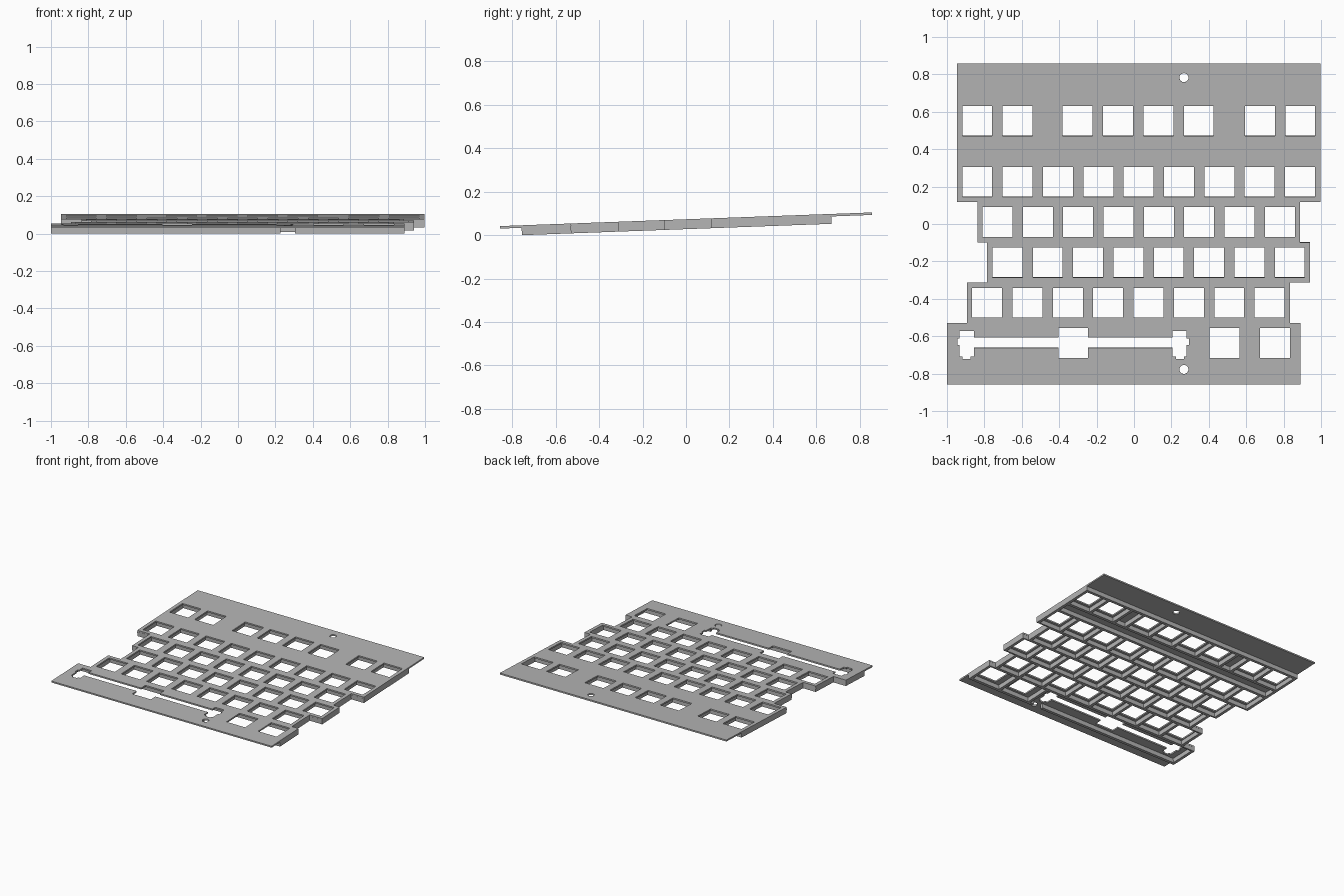
import bpy
import math

cube = bpy.data.objects.get("Cube")
if cube:
    bpy.data.objects.remove(cube, do_unlink=True)

U = 0.2157            # key pitch
HOLE = 0.08           # half width of a switch hole
WALL = 0.011          # half width of a rib
THICK, DEPTH = 0.0115, 0.0455
MID_Z, SLOPE = 0.0733, 0.0367
SPACE_X = -0.325

grey = bpy.data.materials.new("plate grey")
grey.use_nodes = True
colour = (0.46, 0.46, 0.46, 1)
grey.diffuse_color = colour
grey.node_tree.nodes["Principled BSDF"].inputs["Base Color"].default_value = colour


def rect(x0, x1, y0, y1):
    return [(x0, y0), (x1, y0), (x1, y1), (x0, y1)]


def circle(x, y, r, n=32):
    return [(x + r * math.cos(i * math.tau / n), y + r * math.sin(i * math.tau / n))
            for i in range(n)]


def sheet(name, loops, z_top, z_bottom):
    """Flat outline with holes, given thickness and laid on the slope."""
    curve = bpy.data.curves.new(name, 'CURVE')
    curve.dimensions = '2D'
    curve.fill_mode = 'BOTH'
    curve.extrude = (z_top - z_bottom) / 2
    for pts in loops:
        s = curve.splines.new('POLY')
        s.points.add(len(pts) - 1)
        for p, (x, y) in zip(s.points, pts):
            p.co = (x, y, 0, 1)
        s.use_cyclic_u = True
    obj = bpy.data.objects.new(name, curve)
    bpy.context.collection.objects.link(obj)
    bpy.ops.object.select_all(action='DESELECT')
    bpy.context.view_layer.objects.active = obj
    obj.select_set(True)
    bpy.ops.object.convert(target='MESH')
    obj = bpy.context.view_layer.objects.active
    obj.data.materials.clear()
    obj.data.materials.append(grey)
    for f in obj.data.polygons:
        f.use_smooth = False
        f.material_index = 0
    obj.rotation_euler.x = math.atan(SLOPE)
    obj.location.z = MID_Z + (z_top + z_bottom) / 2
    return obj


# Key rows: centre height, key centres, cell width
def run(start, count):
    return [start + i * U for i in range(count)]


rows = [
    (0.552, run(-0.838, 2) + run(-0.301, 4) + run(0.673, 2), U),
    (0.226, run(-0.838, 9), U),
    (0.010, run(-0.730, 8), U),
    (-0.205, run(-0.677, 8), U),
    (-0.421, run(-0.785, 8), U),
    (-0.637, [0.483, 0.754], U * 1.25),
]

# Stepped side edges, from back to front
STEPS = [0.118, -0.098, -0.313, -0.529]
LEFT = [-0.946, -0.838, -0.785, -0.893, -1.0]
RIGHT = [0.996, 0.888, 0.940, 0.833, 0.889]


def side(xs, back, front):
    ys = [back] + [y for y in STEPS for _ in range(2)] + [front]
    return [(xs[(i) // 2], y) for i, y in enumerate(ys)]


# Space bar slot, mirrored about its switch
half = [(0.08, -0.556), (0.08, -0.607), (0.53, -0.607), (0.53, -0.573),
        (0.607, -0.573), (0.607, -0.612), (0.618, -0.612), (0.618, -0.648),
        (0.607, -0.648), (0.607, -0.71), (0.592, -0.71), (0.592, -0.723),
        (0.55, -0.723), (0.55, -0.71), (0.53, -0.71), (0.53, -0.662),
        (0.08, -0.662), (0.08, -0.716)]
slot = ([(SPACE_X + x, y) for x, y in half] +
        [(SPACE_X - x, y) for x, y in reversed(half)])

# Top plate with switch holes, slot and screw holes
plate_loops = [side(LEFT, 0.858, -0.858) + side(RIGHT, 0.858, -0.858)[::-1], slot]
for y, xs, _ in rows:
    plate_loops += [rect(x - HOLE, x + HOLE, y - HOLE, y + HOLE) for x in xs]
plate_loops += [circle(0.267, y, 0.024) for y in (0.783, -0.778)]
sheet("top_plate", plate_loops, 0, -THICK)

# Rib grid under the plate, open at the front beside the screw hole
back, front = 0.67, -0.757
inner, top = front + 2 * WALL, STEPS[-1] - WALL
x0, x1 = -1 + 2 * WALL, 0.349 - WALL
gap0, gap1 = 0.228, 0.305
space_cell = [(gap0, front), (gap0, inner), (x0, inner), (x0, top),
              (x1, top), (x1, inner), (gap1, inner), (gap1, front)]
rib_loops = [side(LEFT, back, front) + space_cell + side(RIGHT, back, front)[::-1]]
for i, (y, xs, width) in enumerate(rows):
    edge = (LEFT[max(i - 1, 0)], RIGHT[max(i - 1, 0)])
    for x in xs:
        a = max(x - width / 2 + WALL, edge[0] + 2 * WALL)
        b = min(x + width / 2 - WALL, edge[1] - 2 * WALL)
        rib_loops.append(rect(a, b, y - U / 2 + WALL, y + U / 2 - WALL))

# Open pockets between the first two rows and between the key groups
y1, x_in = rows[0][0], 2 * WALL
rib_loops.append(rect(LEFT[0] + x_in, RIGHT[0] - x_in,
                      rows[1][0] + U / 2 + WALL, y1 - U / 2 - WALL))
keys = rows[0][1]
for a, b in ((keys[1], keys[2]), (keys[5], keys[6])):
    rib_loops.append(rect(a + U / 2 + WALL, b - U / 2 - WALL,
                          y1 - U / 2 + WALL, y1 + U / 2 - WALL))
sheet("support_ribs", rib_loops, -THICK, -DEPTH)
